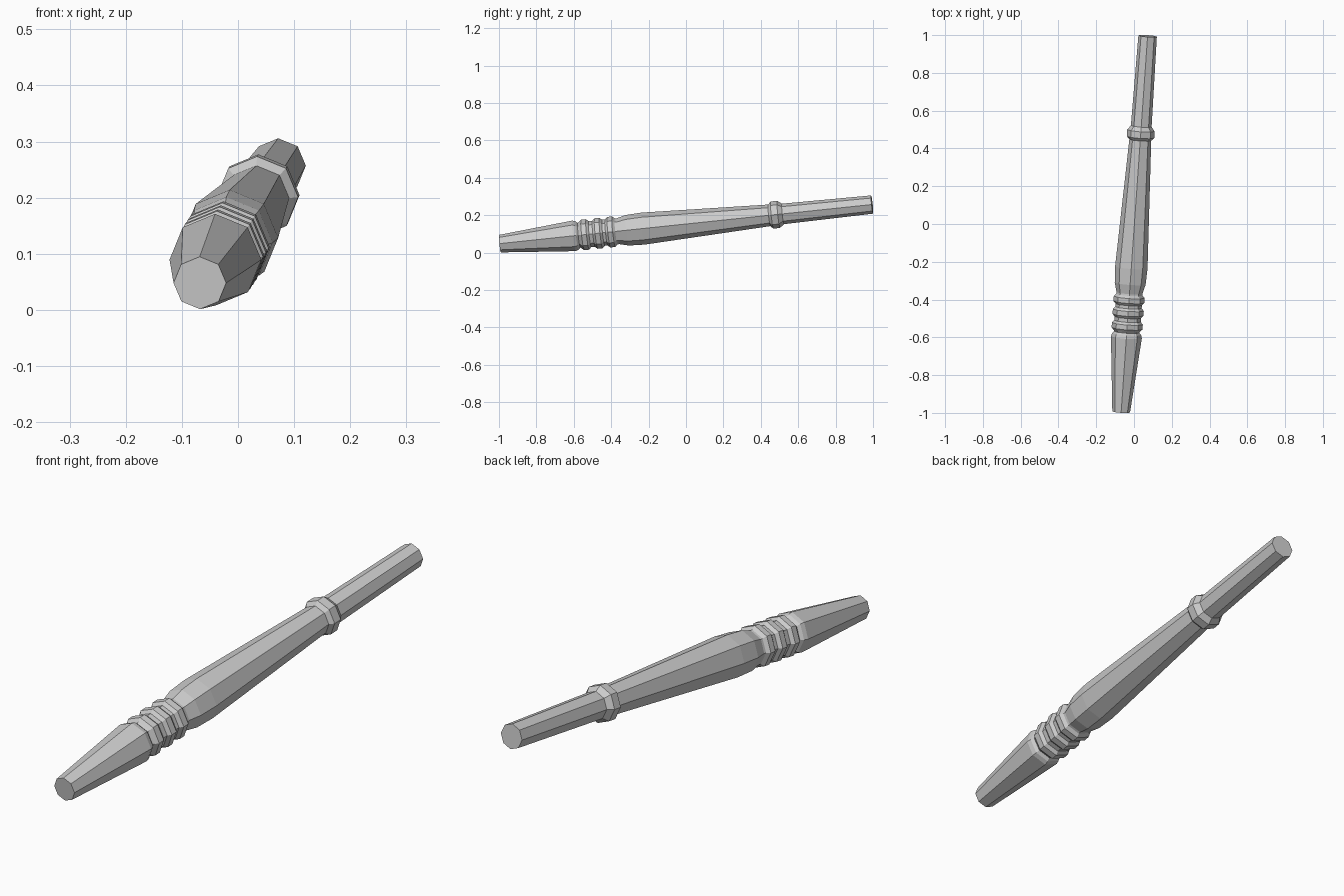
import bpy, bmesh, math
from mathutils import Vector

if "Cube" in bpy.data.objects:
    bpy.data.objects.remove(bpy.data.objects["Cube"])

# Tilted turning axis, from the front tip to the back tip
START = Vector((-0.068, -0.995, 0.048))
END = Vector((0.072, 0.995, 0.257))
AXIS = (END - START).normalized()
SIDE = AXIS.cross(Vector((0, 0, 1))).normalized()
UP = SIDE.cross(AXIS)
SIDES = 8


def turned(name, profile):
    """Octagonal turning; profile is a list of (y position, radius)."""
    bm = bmesh.new()
    rings = []
    for y, r in profile:
        c = START.lerp(END, (y - START.y) / (END.y - START.y))
        rings.append([bm.verts.new(c + r * (math.cos(a) * SIDE + math.sin(a) * UP))
                      for a in (i * math.tau / SIDES for i in range(SIDES))])
    for a, b in zip(rings, rings[1:]):
        for i in range(SIDES):
            j = (i + 1) % SIDES
            bm.faces.new((a[i], a[j], b[j], b[i]))
    bm.faces.new(rings[0])
    bm.faces.new(rings[-1])
    bmesh.ops.recalc_face_normals(bm, faces=bm.faces)
    mesh = bpy.data.meshes.new(name)
    bm.to_mesh(mesh)
    bm.free()
    obj = bpy.data.objects.new(name, mesh)
    bpy.context.collection.objects.link(obj)
    return obj


# Tapered foot, then three grip beads separated by grooves
profile = [(-0.995, 0.047), (-0.60, 0.082), (-0.583, 0.077), (-0.572, 0.066)]
for y in (-0.54, -0.468, -0.40):
    profile += [(y - 0.026, 0.07), (y - 0.013, 0.082),
                (y + 0.013, 0.082), (y + 0.026, 0.07)]

# Long swelling body, collar bead and slim end
profile += [(-0.365, 0.069), (-0.315, 0.082), (-0.23, 0.086),
            (0.445, 0.058), (0.46, 0.073), (0.495, 0.073), (0.518, 0.055),
            (0.995, 0.049)]

turned("turned_rod", profile)
